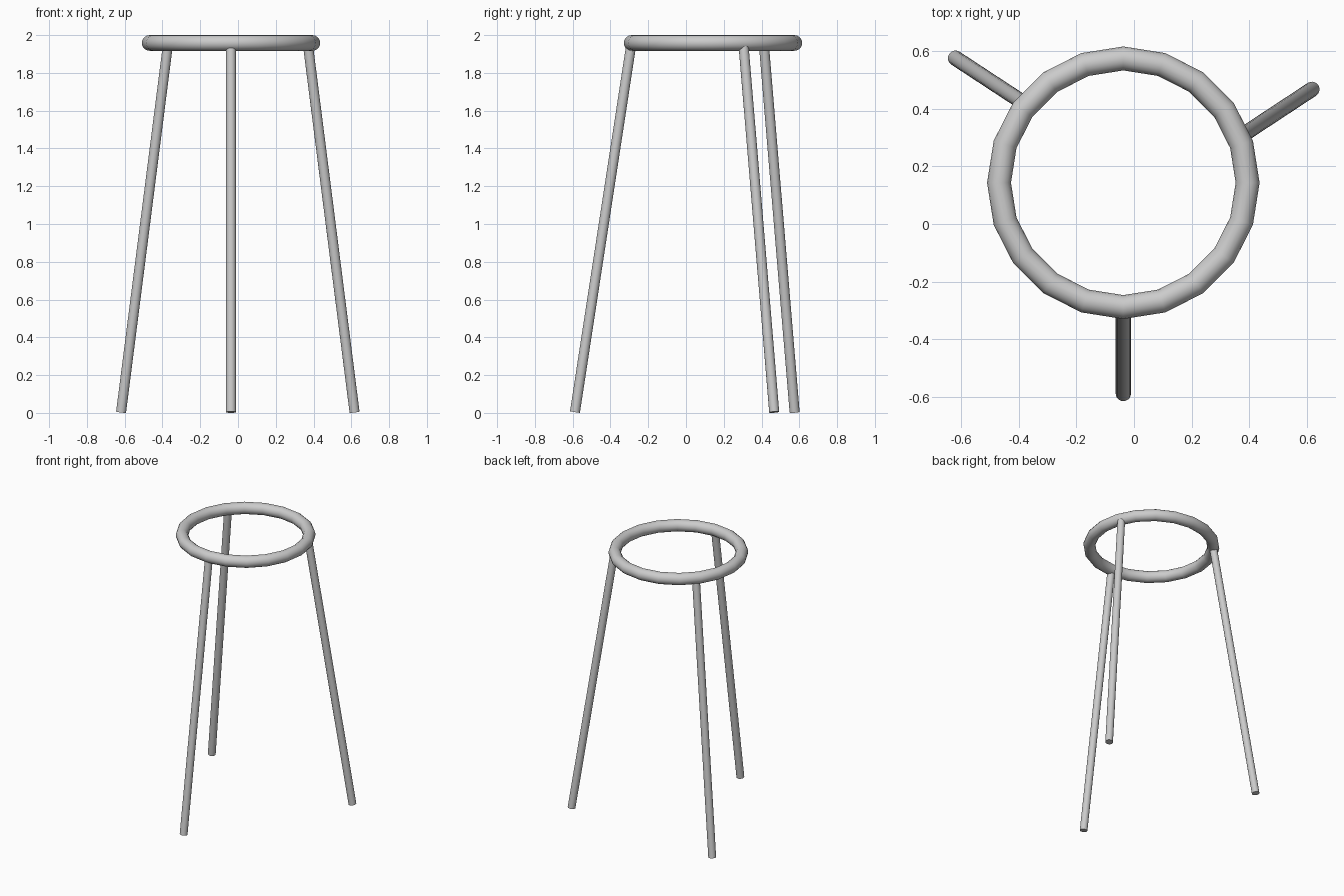
import bpy
import math
from mathutils import Vector

if "Cube" in bpy.data.objects:
    bpy.data.objects.remove(bpy.data.objects["Cube"])


def smooth(obj):
    bpy.ops.object.shade_smooth_by_angle(angle=math.radians(40))


# Seat ring: 20-sided hoop, slightly off centre
bpy.ops.mesh.primitive_torus_add(
    major_segments=20, minor_segments=16,
    major_radius=0.431, minor_radius=0.0415,
    location=(-0.037, 0.143, 1.9585))
ring = bpy.context.object
ring.name = "seat_ring"
smooth(ring)


# Straight round leg between foot and top point
def leg(name, foot, top, radius=0.0265):
    a, b = Vector(foot), Vector(top)
    d = b - a
    bpy.ops.mesh.primitive_cylinder_add(
        vertices=20, radius=radius, depth=d.length, location=(a + b) / 2)
    obj = bpy.context.object
    obj.name = name
    obj.rotation_euler = d.to_track_quat('Z', 'Y').to_euler()
    smooth(obj)


# Three splayed legs, tops sunk into the ring
leg("front_leg", (-0.037, -0.588, 0.004), (-0.037, -0.291, 1.942))
leg("right_leg", (0.617, 0.467, 0.004), (0.371, 0.305, 1.942))
leg("left_leg", (-0.619, 0.575, 0.004), (-0.372, 0.413, 1.942))
